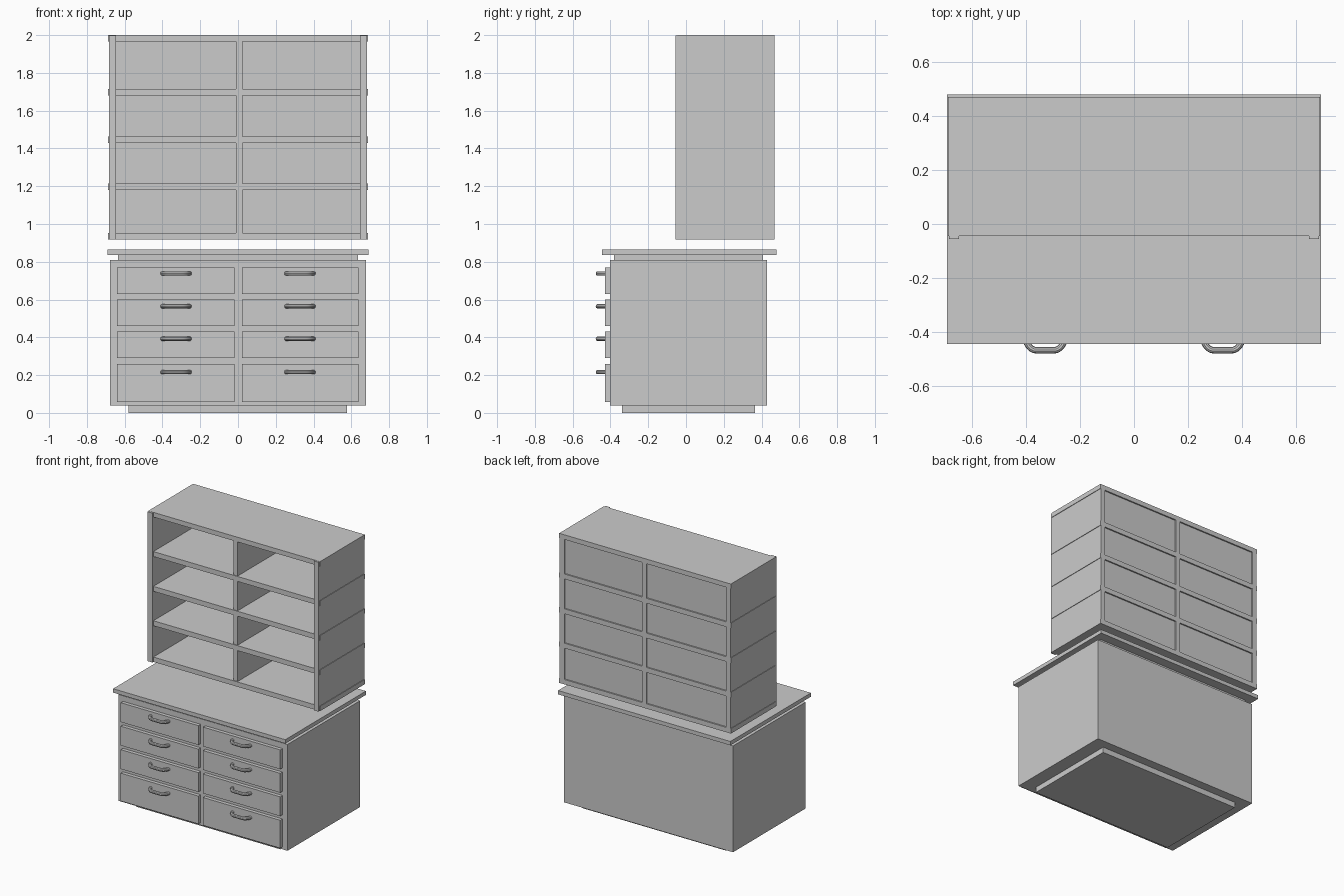
import bpy
import bmesh

if "Cube" in bpy.data.objects:
    bpy.data.objects.remove(bpy.data.objects["Cube"])


def box(name, x0, x1, y0, y1, z0, z1):
    bm = bmesh.new()
    bmesh.ops.create_cube(bm, size=1)
    for v in bm.verts:
        v.co = ((x0 + x1) / 2 + v.co.x * (x1 - x0),
                (y0 + y1) / 2 + v.co.y * (y1 - y0),
                (z0 + z1) / 2 + v.co.z * (z1 - z0))
    mesh = bpy.data.meshes.new(name)
    bm.to_mesh(mesh)
    bm.free()
    ob = bpy.data.objects.new(name, mesh)
    bpy.context.collection.objects.link(ob)
    return ob


def handle(name, x, z):
    # bowed round bar whose ends sink into the drawer front
    cu = bpy.data.curves.new(name, 'CURVE')
    cu.dimensions = '3D'
    cu.bevel_depth = 0.012
    cu.bevel_resolution = 3
    cu.resolution_u = 6
    cu.use_fill_caps = True
    sp = cu.splines.new('BEZIER')
    sp.bezier_points.add(3)
    pts = [((-0.072, -0.422), (0, -0.018)), ((-0.036, -0.466), (0.018, 0)),
           ((0.036, -0.466), (0.018, 0)), ((0.072, -0.422), (0, 0.018))]
    for bp, ((px, py), (tx, ty)) in zip(sp.bezier_points, pts):
        bp.handle_left_type = bp.handle_right_type = 'FREE'
        bp.co = (px, py, 0)
        bp.handle_left = (px - tx, py - ty, 0)
        bp.handle_right = (px + tx, py + ty, 0)
    ob = bpy.data.objects.new(name, cu)
    ob.location = (x, 0, z)
    bpy.context.collection.objects.link(ob)
    bpy.ops.object.select_all(action='DESELECT')
    bpy.context.view_layer.objects.active = ob
    ob.select_set(True)
    bpy.ops.object.convert(target='MESH')
    bpy.ops.object.shade_smooth_by_angle()


# lower cabinet
box("plinth", -0.58, 0.577, -0.34, 0.365, 0, 0.04)
box("cabinet_body", -0.678, 0.678, -0.402, 0.43, 0.04, 0.81)
box("counter_support", -0.635, 0.635, -0.38, 0.408, 0.81, 0.836)
box("counter_top", -0.69, 0.69, -0.444, 0.478, 0.836, 0.864)

# drawers with handles
rows = [(0.63, 0.77, 0.738), (0.46, 0.60, 0.564),
        (0.29, 0.43, 0.392), (0.058, 0.26, 0.216)]
for i, (z0, z1, hz) in enumerate(rows, 1):
    for side, x0, x1, hx in (("left", -0.64, -0.018, -0.328),
                             ("right", 0.02, 0.638, 0.328)):
        box(f"drawer_front_{side}_{i}", x0, x1, -0.428, -0.40, z0, z1)
        handle(f"drawer_handle_{side}_{i}", hx, hz)

# upper shelf unit, raised above the counter
for s, side in ((-1, "left"), (1, "right")):
    xs = sorted((s * 0.684, s * 0.647))
    box(f"shelf_side_{side}", *xs, -0.056, 0.469, 0.917, 1.999)
shelves = [(0.917, 0.952), (1.179, 1.215), (1.428, 1.464),
           (1.68, 1.716), (1.966, 2.0)]
for i, (z0, z1) in enumerate(shelves, 1):
    box(f"shelf_{i}", -0.688, 0.688, -0.044, 0.469, z0, z1)
for i in range(4):
    box(f"shelf_divider_{i + 1}", -0.01, 0.024, -0.038, 0.469,
        shelves[i][1], shelves[i + 1][0])
box("shelf_back", -0.66, 0.66, 0.44, 0.459, 0.93, 1.98)
